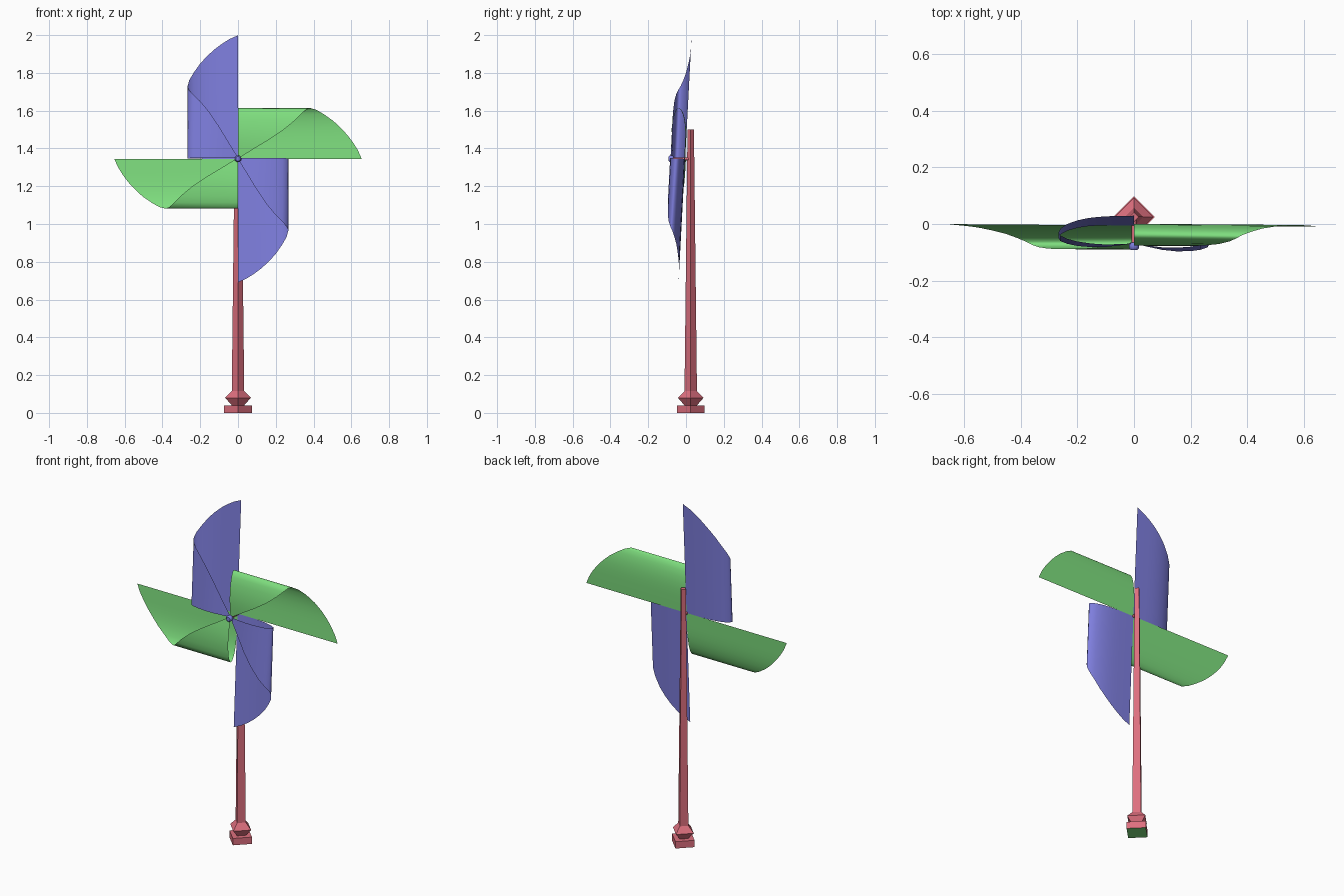
import bpy, bmesh, math
from mathutils import Matrix, Vector

if "Cube" in bpy.data.objects:
    bpy.data.objects.remove(bpy.data.objects["Cube"])

HUB = Vector((0, -0.005, 1.345))


def make_material(name, rgb):
    m = bpy.data.materials.new(name)
    m.use_nodes = True
    m.diffuse_color = (*rgb, 1)
    m.node_tree.nodes["Principled BSDF"].inputs["Base Color"].default_value = (*rgb, 1)
    return m


blue = make_material("blue", (0.21, 0.21, 0.73))
green = make_material("green", (0.21, 0.73, 0.21))
pink = make_material("pink", (0.73, 0.16, 0.21))


def make_object(name, bm, *mats):
    mesh = bpy.data.meshes.new(name)
    bm.to_mesh(mesh)
    bm.free()
    ob = bpy.data.objects.new(name, mesh)
    for m in mats:
        mesh.materials.append(m)
    bpy.context.collection.objects.link(ob)
    return ob


def lathe(name, profile, sides, matrix, *mats):
    """Stack rings of (height, radius) and cap both ends."""
    bm = bmesh.new()
    rings = [[bm.verts.new((r * math.cos(math.tau * i / sides),
                            r * math.sin(math.tau * i / sides), h))
              for i in range(sides)] for h, r in profile]
    for a, b in zip(rings, rings[1:]):
        for i in range(sides):
            j = (i + 1) % sides
            bm.faces.new((a[i], a[j], b[j], b[i]))
    bm.faces.new(rings[0][::-1])
    bm.faces.new(rings[-1])
    bm.transform(matrix)
    return make_object(name, bm, *mats)


# Square tapered stick with knob and foot
stick = lathe("stick", [(0, 0.073), (0.04, 0.073), (0.04, 0.033), (0.08, 0.068),
                        (0.115, 0.033), (1.5, 0.017)],
              4, Matrix.Translation((0, 0.025, 0)), pink, green)
for p in stick.data.polygons:
    if p.center.z < 0.001:
        p.material_index = 1

# Rolled sheet section: (across, depth, length of sheet at that line)
SECTION = [(0, 0, 0.655), (-0.045, 0, 0.635), (-0.085, 0, 0.61), (-0.125, -0.001, 0.58),
           (-0.164, -0.004, 0.544), (-0.2, -0.01, 0.505), (-0.235, -0.02, 0.455),
           (-0.258, -0.033, 0.415), (-0.267, -0.046, 0.382), (-0.26, -0.057, 0.362),
           (-0.235, -0.067, 0.337), (-0.2, -0.074, 0.302), (-0.15, -0.078, 0.242),
           (-0.1, -0.077, 0.168), (-0.05, -0.071, 0.085), (0, -0.064, 0.004)]
tilt = Matrix.Rotation(math.radians(-0.4), 4, 'Z') @ Matrix.Rotation(math.radians(-3), 4, 'X')

# Four rolled blades around the hub
for k, (name, mat) in enumerate([("top_blade", blue), ("left_blade", green),
                                 ("bottom_blade", blue), ("right_blade", green)]):
    bm = bmesh.new()
    low = [bm.verts.new((x, y, 0)) for x, y, _ in SECTION]
    high = [bm.verts.new((x, y, v)) for x, y, v in SECTION]
    for i in range(len(SECTION) - 1):
        bm.faces.new((low[i], high[i], high[i + 1], low[i + 1]))
    bmesh.ops.recalc_face_normals(bm, faces=bm.faces)
    bm.faces.ensure_lookup_table()
    if bm.faces[0].normal.y < 0:
        bmesh.ops.reverse_faces(bm, faces=bm.faces)
    for f in bm.faces:
        f.smooth = True
    bm.transform(Matrix.Translation(HUB) @ tilt @ Matrix.Rotation(k * math.pi / 2, 4, 'Y'))
    make_object(name, bm, mat)

# Pin and its round head, pointing to the front
forward = Matrix.Translation((0, 0, HUB.z)) @ Matrix.Rotation(math.pi / 2, 4, 'X')
pin = lathe("pin", [(-0.02, 0.008), (0.08, 0.008)], 8, forward, pink)
head = lathe("pin_head", [(0.066, 0.014), (0.071, 0.018), (0.086, 0.018), (0.092, 0.012)],
             10, forward, blue)
for ob in (pin, head):
    for p in ob.data.polygons:
        p.use_smooth = len(p.vertices) == 4
